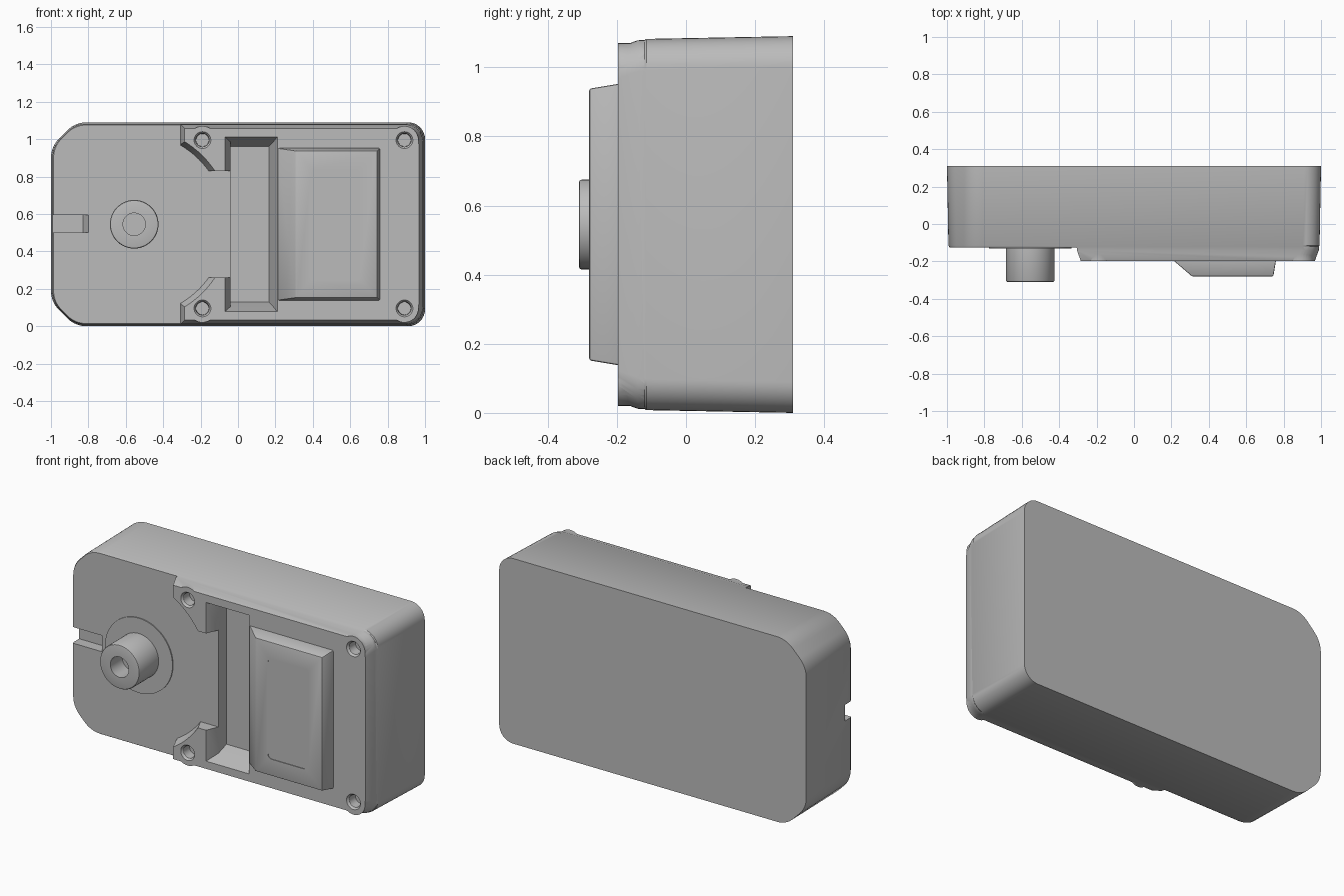
import bpy, bmesh, math
from mathutils import Vector

cube = bpy.data.objects.get("Cube")
if cube:
    bpy.data.objects.remove(cube, do_unlink=True)

GREY = (0.5, 0.5, 0.5, 1)
mat = bpy.data.materials.new("plain grey")
mat.use_nodes = True
mat.diffuse_color = GREY
bsdf = next(n for n in mat.node_tree.nodes if n.type == 'BSDF_PRINCIPLED')
bsdf.inputs["Base Color"].default_value = GREY


def loft(name, rings):
    """Skin a list of (y, outline) rings and cap both ends."""
    bm = bmesh.new()
    loops = [[bm.verts.new((x, y, z)) for x, z in pts] for y, pts in rings]
    n = len(loops[0])
    for a, b in zip(loops, loops[1:]):
        for i in range(n):
            j = (i + 1) % n
            bm.faces.new((a[i], a[j], b[j], b[i]))
    bm.faces.new(loops[0])
    bm.faces.new(loops[-1])
    bmesh.ops.recalc_face_normals(bm, faces=bm.faces)
    mesh = bpy.data.meshes.new(name)
    bm.to_mesh(mesh)
    bm.free()
    mesh.materials.append(mat)
    ob = bpy.data.objects.new(name, mesh)
    bpy.context.scene.collection.objects.link(ob)
    return ob


def circle(x, z, r, n=48):
    return [(x + r * math.cos(2 * math.pi * i / n), z + r * math.sin(2 * math.pi * i / n))
            for i in range(n)]


def turned(name, x, z, profile, n=48):
    return loft(name, [(y, circle(x, z, r, n)) for r, y in profile])


def rect(x0, x1, z0, z1):
    return [(x0, z0), (x1, z0), (x1, z1), (x0, z1)]


def rounded(corners, steps=8):
    """Round each (x, z, tangent length) corner with a true arc."""
    out = []
    for i, (x, z, t) in enumerate(corners):
        p = Vector((x, z))
        if t == 0:
            out.append((x, z))
            continue
        u = (Vector(corners[i - 1][:2]) - p).normalized()
        v = (Vector(corners[(i + 1) % len(corners)][:2]) - p).normalized()
        w = math.sin(u.angle(v) / 2)
        for k in range(steps + 1):
            s = k / steps
            a, b, c = (1 - s) ** 2, 2 * s * (1 - s) * w, s * s
            q = (a * (p + u * t) + b * p + c * (p + v * t)) / (a + b + c)
            out.append((q.x, q.y))
    return out


def combine(ob, other, operation='DIFFERENCE'):
    """Boolean two solids, bake the result and remove the second."""
    mod = ob.modifiers.new("combine", 'BOOLEAN')
    mod.operation = operation
    mod.solver = 'EXACT'
    mod.object = other
    other.hide_render = True
    bake(ob)
    bpy.data.objects.remove(other, do_unlink=True)


def bake(ob):
    bpy.context.view_layer.update()
    deps = bpy.context.evaluated_depsgraph_get()
    mesh = bpy.data.meshes.new_from_object(ob.evaluated_get(deps))
    ob.modifiers.clear()
    ob.data = mesh


def soften(ob, angle=30):
    ob.data.polygons.foreach_set("use_smooth", [True] * len(ob.data.polygons))
    ob.data.set_sharp_from_angle(angle=math.radians(angle))


H = 1.09
MID = H / 2
DIAL_X = -0.555


# Case outline: cut corners at one end, round corners at the other
def case_outline(d):
    lo, hi = d, H - d
    return rounded([(-1 + d, 0.13, 0.06), (-0.87, lo, 0.06), (1 - d, lo, 0.09),
                    (1 - d, hi, 0.09), (-0.87, hi, 0.06), (-1 + d, H - 0.13, 0.06)])


def plate_outline(d, left):
    lo, hi = d, H - d
    return rounded([(left, lo, 0), (1 - d, lo, 0.09), (1 - d, hi, 0.09), (left, hi, 0)])


case = loft("case", [(0.31, case_outline(0)), (-0.115, case_outline(0.008)),
                     (-0.125, case_outline(0.014))])

# Raised front plate with screw bosses
plate = loft("raised_plate", [(-0.09, plate_outline(0.01, -0.31)),
                              (-0.14, plate_outline(0.012, -0.305)),
                              (-0.197, plate_outline(0.033, -0.285))])
screws = [(x, z) for x in (-0.19, 0.89) for z in (MID - 0.45, MID + 0.45)]
for x, z in screws:
    combine(plate, turned("boss", x, z, [(0.075, -0.1), (0.075, -0.197)], 32), 'UNION')

# Clear the dial area from the plate
combine(plate, turned("dial_clearance", DIAL_X, MID, [(0.485, -0.08), (0.49, -0.125), (0.53, -0.23)], 96))
combine(plate, loft("side_clearance", [(y, rect(-0.33, 0, 0.26, H - 0.26)) for y in (-0.08, -0.23)]))
combine(case, plate, 'UNION')

# Long trough with sloping walls
combine(case, loft("trough_cut", [(-0.05, rect(-0.04, 0.165, 0.13, H - 0.13)),
                                  (-0.125, rect(-0.04, 0.188, 0.105, H - 0.105)),
                                  (-0.197, rect(-0.07, 0.21, 0.078, H - 0.078)),
                                  (-0.25, rect(-0.092, 0.226, 0.06, H - 0.06))]))

# Notch in the end wall
combine(case, loft("notch_cut", [(-0.06, rect(-1.1, -0.83, 0.5, 0.595)),
                                 (-0.125, rect(-1.1, -0.8, 0.5, 0.595)),
                                 (-0.2, rect(-1.1, -0.77, 0.5, 0.595))]))

# Screw holes
for x, z in screws:
    combine(case, turned("screw_cut", x, z, [(0.034, -0.13), (0.036, -0.185),
                                             (0.045, -0.197), (0.045, -0.22)], 32))
soften(case)

# Raised cover with a shallow label recess
cover = loft("cover", [(-0.19, rect(0.205, 0.76, 0.137, H - 0.137)),
                       (-0.28, rect(0.31, 0.745, 0.152, H - 0.152))])
bevel = cover.modifiers.new("soft_edges", 'BEVEL')
bevel.width = 0.006
bevel.segments = 2
bake(cover)
window = rounded([(x, z, 0.025) for x, z in rect(0.39, 0.655, 0.25, H - 0.25)], 4)
combine(cover, loft("label_cut", [(y, window) for y in (-0.276, -0.3)]))
soften(cover)

# Dial base and hollow spindle
soften(turned("dial_base", DIAL_X, MID, [(0.22, -0.12), (0.22, -0.131)], 64))
soften(turned("spindle", DIAL_X, MID, [(0.13, -0.12), (0.13, -0.302), (0.127, -0.308),
                                       (0.12, -0.31), (0.06, -0.31), (0.06, -0.2)]))
